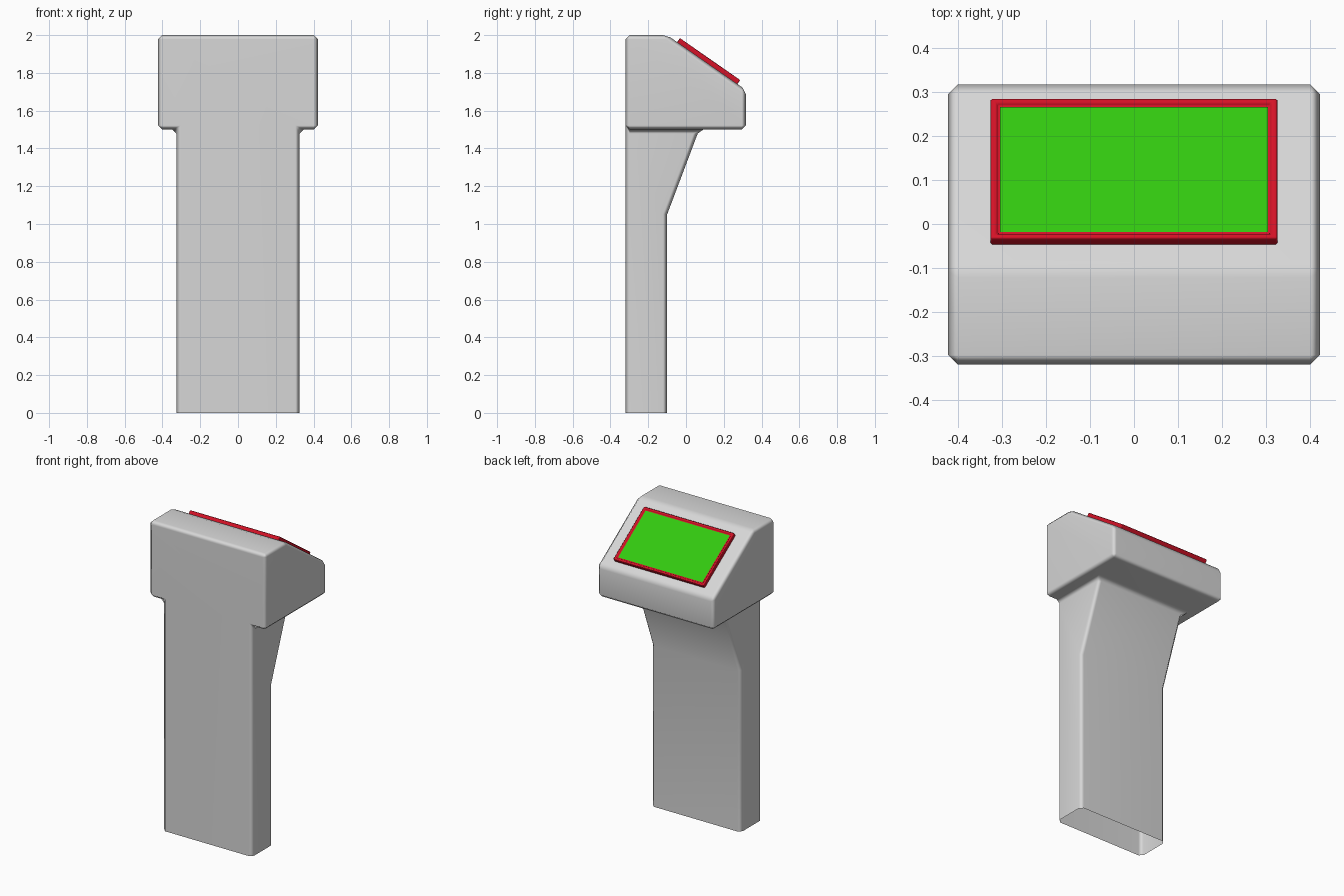
import bpy
import bmesh
import math
from mathutils import Vector

cube = bpy.data.objects.get("Cube")
if cube:
    bpy.data.objects.remove(cube, do_unlink=True)


def material(name, rgb):
    m = bpy.data.materials.new(name)
    m.use_nodes = True
    m.diffuse_color = (*rgb, 1)
    m.node_tree.nodes["Principled BSDF"].inputs["Base Color"].default_value = (*rgb, 1)
    return m


def add_object(name, bm, mat):
    bmesh.ops.recalc_face_normals(bm, faces=bm.faces)
    mesh = bpy.data.meshes.new(name)
    bm.to_mesh(mesh)
    bm.free()
    mesh.materials.append(mat)
    ob = bpy.data.objects.new(name, mesh)
    bpy.context.collection.objects.link(ob)
    return ob


def soften(ob, width):
    bev = ob.modifiers.new("Bevel", "BEVEL")
    bev.width = width
    bev.segments = 1
    bev.limit_method = "ANGLE"
    bev.angle_limit = math.radians(30)
    for p in ob.data.polygons:
        p.use_smooth = True
    ob.modifiers.new("Weighted normals", "WEIGHTED_NORMAL")


grey = material("light grey", (0.68, 0.68, 0.68))
red = material("red", (0.66, 0.006, 0.02))
green = material("green", (0.032, 0.58, 0.005))

# Pedestal body: side profiles (y, z) of head and post, joined as one shell
HEAD = [(-0.32, 1.5), (0.317, 1.5), (0.317, 1.71), (-0.1, 2.0), (-0.32, 2.0)]
POST = [(-0.32, 0), (-0.1, 0), (-0.1, 1.05), (0.07, 1.5), (-0.32, 1.5)]
bm = bmesh.new()


def side(profile, x):
    return [bm.verts.new((x, y, z)) for y, z in profile]


hl, hr = side(HEAD, 0.423), side(HEAD, -0.423)
pl, pr = side(POST, 0.325), side(POST, -0.325)
for loop in (hl, hr, pl, pr):
    bm.faces.new(loop)
for i in (1, 2, 3):                     # head back, slope and top
    bm.faces.new((hl[i], hl[i + 1], hr[i + 1], hr[i]))
for i in (1, 2):                        # post back and flare
    bm.faces.new((pl[i], pl[i + 1], pr[i + 1], pr[i]))
# T-shaped front and U-shaped underside; the foot stays open
bm.faces.new((hl[4], hl[0], pl[4], pl[0], pr[0], pr[4], hr[0], hr[4]))
bm.faces.new((hl[0], pl[4], pl[3], pr[3], pr[4], hr[0], hr[1], hl[1]))
body = add_object("pedestal_body", bm, grey)
soften(body, 0.022)

# Screen frame: a shallow box on the slope with a recessed opening
TILT = -math.atan2(0.29, 0.417)
TOP_CENTRE = Vector((0, 0.1275, 1.873))
W, L, T = 0.652, 0.389, 0.03
bm = bmesh.new()
bmesh.ops.create_cube(bm, size=1)
for v in bm.verts:
    v.co = Vector((v.co.x * W, v.co.y * L, (v.co.z - 0.5) * T))
top = max(bm.faces, key=lambda f: f.calc_center_median().z)
bmesh.ops.inset_region(bm, faces=[top], thickness=0.021)
hole = bmesh.ops.extrude_discrete_faces(bm, faces=[top])["faces"]
bmesh.ops.translate(bm, verts=hole[0].verts, vec=(0, 0, -0.009))
frame = add_object("screen_frame", bm, red)
soften(frame, 0.004)

# Screen panel
bm = bmesh.new()
bmesh.ops.create_grid(bm, x_segments=1, y_segments=1, size=0.5)
for v in bm.verts:
    v.co = Vector((v.co.x * (W - 0.043), v.co.y * (L - 0.043), -0.006))
screen = add_object("screen", bm, green)
if screen.data.polygons[0].normal.z < 0:
    screen.data.flip_normals()

for ob in (frame, screen):
    ob.rotation_euler.x = TILT
    ob.location = TOP_CENTRE
